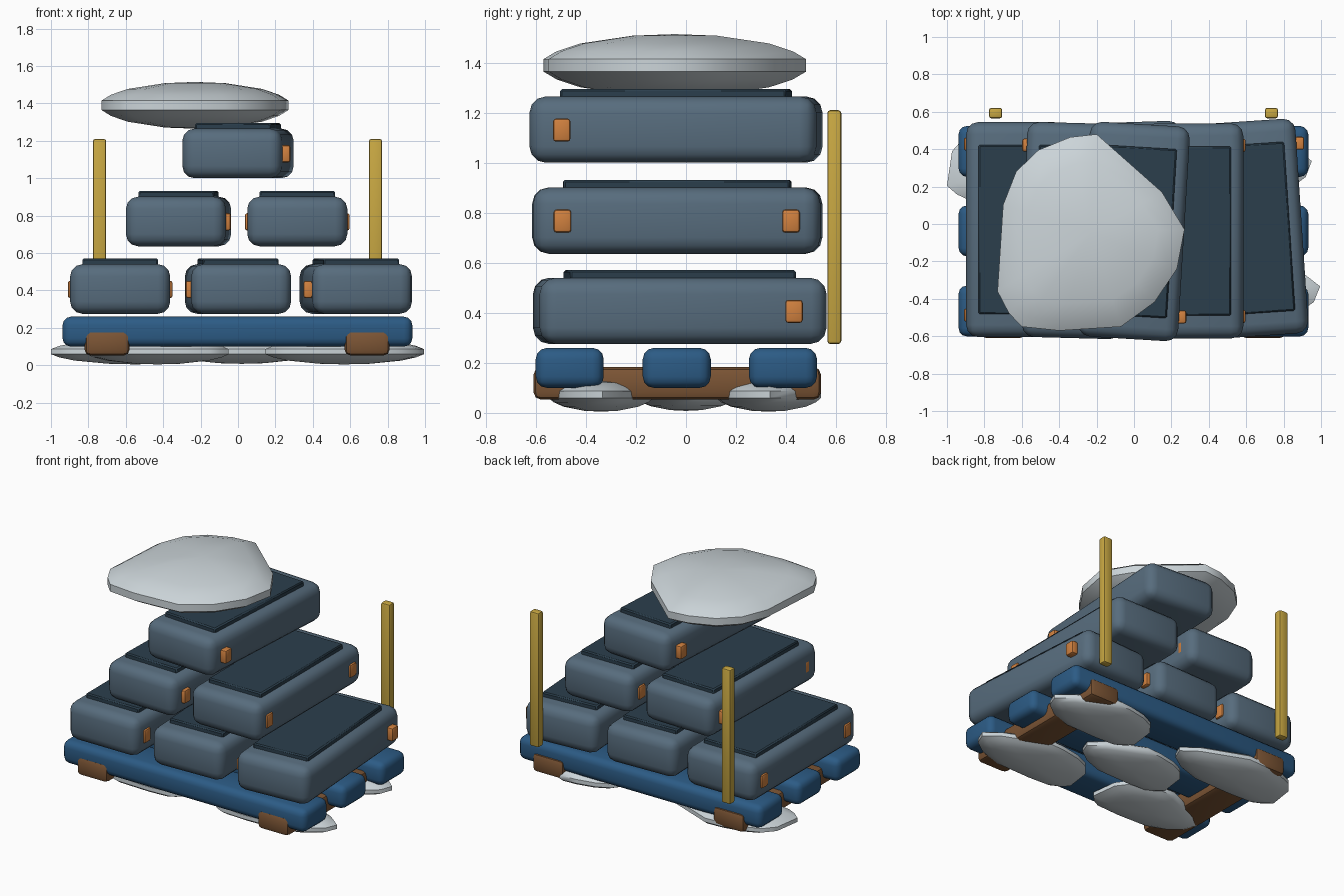
import bpy, bmesh, math
from mathutils import Matrix, Vector

cube = bpy.data.objects.get("Cube")
if cube:
    bpy.data.objects.remove(cube, do_unlink=True)


def material(name, r, g, b):
    m = bpy.data.materials.new(name)
    m.use_nodes = True
    m.diffuse_color = (r, g, b, 1)
    m.node_tree.nodes["Principled BSDF"].inputs["Base Color"].default_value = (r, g, b, 1)
    return m


SLATE = material("slate_blue", 0.095, 0.15, 0.205)
DARK = material("dark_slate", 0.024, 0.049, 0.073)
BLUE = material("plank_blue", 0.025, 0.105, 0.235)
ORANGE = material("latch_orange", 0.64, 0.22, 0.05)
BROWN = material("runner_brown", 0.2, 0.09, 0.035)
YELLOW = material("post_yellow", 0.58, 0.39, 0.055)
STONE = material("pale_stone", 0.6, 0.66, 0.69)


def finish(bm, name, mat, angle=40):
    bmesh.ops.recalc_face_normals(bm, faces=bm.faces)
    mesh = bpy.data.meshes.new(name)
    bm.to_mesh(mesh)
    bm.free()
    mesh.materials.append(mat)
    ob = bpy.data.objects.new(name, mesh)
    bpy.context.collection.objects.link(ob)
    bpy.ops.object.select_all(action="DESELECT")
    ob.select_set(True)
    bpy.context.view_layer.objects.active = ob
    bpy.ops.object.shade_smooth_by_angle(angle=math.radians(angle))
    return ob


def block(name, mat, center, size, bevel, segments=3, turn=0):
    bm = bmesh.new()
    bmesh.ops.create_cube(bm, size=1, matrix=Matrix.Diagonal((*size, 1)))
    bmesh.ops.bevel(bm, geom=bm.edges[:], offset=bevel, segments=segments,
                    profile=0.5, affect="EDGES", clamp_overlap=True)
    ob = finish(bm, name, mat)
    ob.location = center
    ob.rotation_euler.z = turn
    return ob


# Irregular flat stone: one outline repeated as rings of a lens profile
OUTLINE = [(1, .03), (.76, .41), (.06, 1), (-.22, .97), (-.56, .84), (-.8, .62),
           (-.94, .28), (-1, -.6), (-.88, -.82), (-.74, -.96), (-.34, -1),
           (.32, -.96), (.68, -.71), (.92, -.37)]
PROFILE = [(.32, -.95), (.72, -.7), (.9, -.45), (1, -.2),
           (1, .2), (.9, .45), (.72, .7), (.32, .95)]


def stone(name, center, half, flip=1):
    bm = bmesh.new()
    rings = [[bm.verts.new((flip * x * s * half[0], y * s * half[1], z * half[2]))
              for x, y in OUTLINE] for s, z in PROFILE]
    n = len(OUTLINE)
    for low, high in zip(rings, rings[1:]):
        for i in range(n):
            j = (i + 1) % n
            bm.faces.new((low[i], low[j], high[j], high[i]))
    for ring, z in ((rings[0], -1), (rings[-1], 1)):
        tip = bm.verts.new((0, 0, z * half[2]))
        for i in range(n):
            bm.faces.new((ring[i], ring[(i + 1) % n], tip))
    finish(bm, name, STONE, 50).location = center


# Foundation stones and the large top stone
stone("back_left_stone", (.56, .33, .073), (.39, .21, .068))
stone("front_left_stone", (.57, -.34, .073), (.425, .21, .068))
stone("middle_stone", (.02, 0, .073), (.38, .2, .065))
stone("back_right_stone", (-.55, .33, .073), (.45, .21, .068))
stone("front_right_stone", (-.43, -.34, .073), (.38, .21, .068), -1)
stone("top_stone", (-.23, -.045, 1.39), (.5, .525, .125))

# Runners, planks and posts
for side, x in (("right", -.7), ("left", .69)):
    block(side + "_runner", BROWN, (x, -.035, .118), (.24, 1.15, .13), .03, 2)
    block(side + "_post", YELLOW, (x - .04 if x < 0 else x + .045, .593, .743),
          (.07, .056, .935), .012, 2)
for part, y in (("front", -.465), ("middle", -.037), ("back", .388)):
    block(part + "_plank", BLUE, (-.003, y, .18), (1.87, .272, .16), .045)


# Cases with a raised lid and four side latches
def case(name, x, y, z, turn):
    block(name + "_body", SLATE, (x, y, z), (.535, 1.15, .265), .065, 3, turn)
    block(name + "_lid", DARK, (x, y, z + .138), (.405, .905, .05), .008, 1, turn)
    for sx in (-1, 1):
        for sy in (-1, 1):
            block(name + "_latch", ORANGE, (x + sx * .254, y + sy * .457, z - .002),
                  (.052, .07, .092), .012, 2)


LAYOUT = {
    "lower_right_case": (-.63, -.03, .408, 0),
    "lower_middle_case": (0, -.03, .408, .033),
    "lower_left_case": (.63, -.025, .408, .066),
    "upper_right_case": (-.318, -.035, .769, -.027),
    "upper_left_case": (.317, -.037, .769, 0),
    "top_case": (0, -.04, 1.133, -.06),
}
for name, place in LAYOUT.items():
    case(name, *place)
